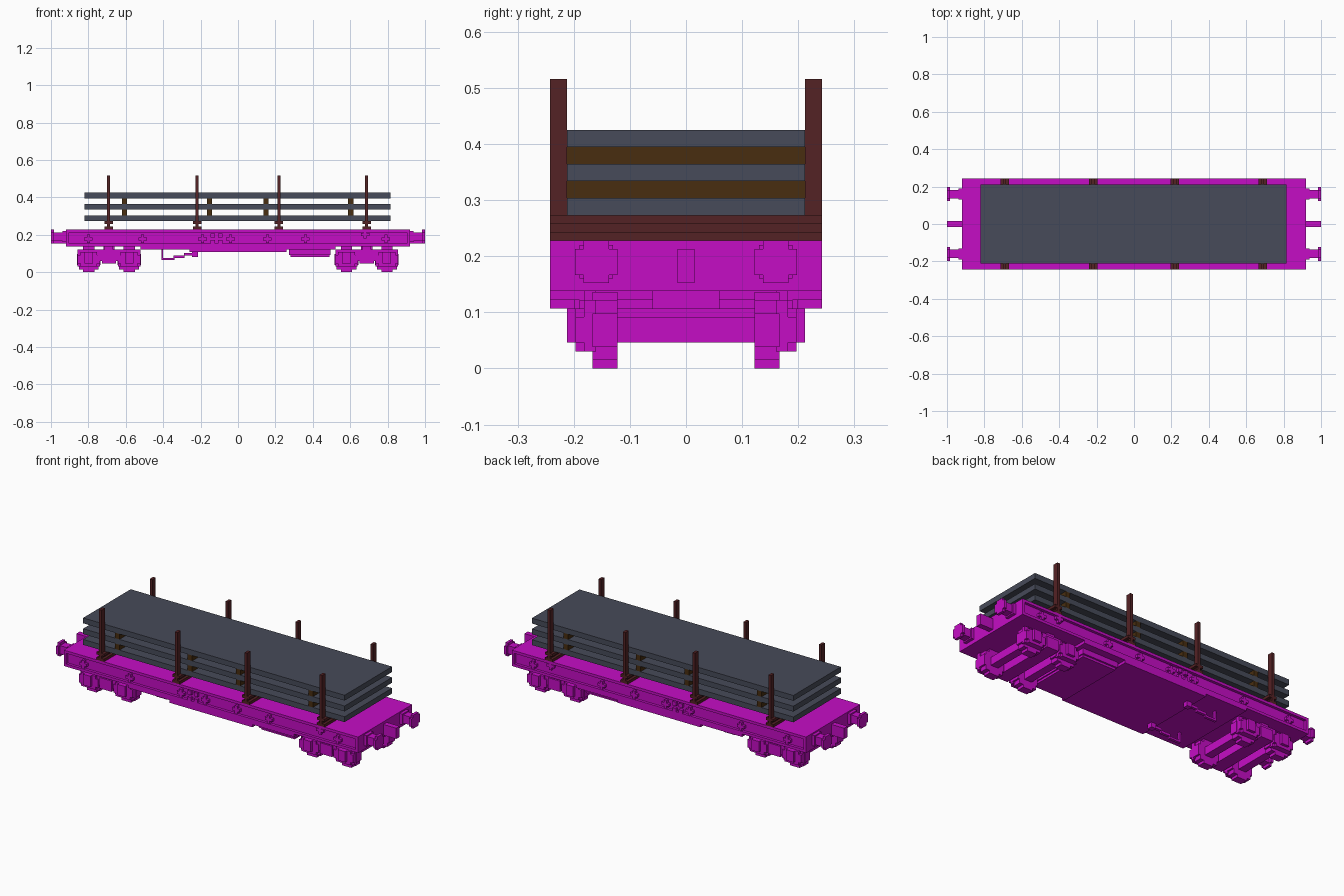
import bpy, bmesh
from mathutils import Vector

cube = bpy.data.objects.get("Cube")
if cube:
    bpy.data.objects.remove(cube)

U = 0.0152      # block size of the stepped style
DECK = 0.228    # top of the deck
HALF = 0.242    # half width of the wagon


def material(name, rgb):
    m = bpy.data.materials.new(name)
    m.use_nodes = True
    m.diffuse_color = (*rgb, 1)
    m.node_tree.nodes["Principled BSDF"].inputs["Base Color"].default_value = (*rgb, 1)
    return m


magenta = material("magenta paint", (0.56, 0.004, 0.56))
slate = material("slate grey", (0.063, 0.07, 0.1))
maroon = material("maroon steel", (0.088, 0.016, 0.018))
timber = material("brown timber", (0.065, 0.027, 0.005))


def part(name, mat, boxes):
    """One object made of boxes given as (x0, x1, y0, y1, z0, z1)."""
    bm = bmesh.new()
    for x0, x1, y0, y1, z0, z1 in boxes:
        lo, hi = Vector((x0, y0, z0)), Vector((x1, y1, z1))
        new = bmesh.ops.create_cube(bm, size=1)["verts"]
        bmesh.ops.scale(bm, vec=hi - lo, verts=new)
        bmesh.ops.translate(bm, vec=(lo + hi) / 2, verts=new)
    mesh = bpy.data.meshes.new(name)
    bm.to_mesh(mesh)
    bm.free()
    mesh.materials.append(mat)
    ob = bpy.data.objects.new(name, mesh)
    bpy.context.collection.objects.link(ob)
    return ob


def both_sides(boxes):
    """Boxes plus their copies mirrored across y."""
    return boxes + [(a, b, -d, -c, e, f) for a, b, c, d, e, f in boxes]


def plus(x, z, arm, thick, y0, y1):
    """A plus sign facing sideways."""
    return [(x - arm, x + arm, y0, y1, z - thick, z + thick),
            (x - thick, x + thick, y0, y1, z - arm, z + arm)]


# Deck with recessed side channels and a stepped belly
web = HALF - U
part("deck_frame", magenta, [
    (-0.92, 0.92, -web, web, 0.138, DECK),
    (-0.92, 0.92, -HALF, HALF, DECK - U, DECK),
    (-0.92, 0.92, -HALF, HALF, 0.138, 0.138 + U),
    (-0.92, -0.92 + U, -HALF, HALF, 0.138, DECK),
    (0.92 - U, 0.92, -HALF, HALF, 0.138, DECK)])
part("belly", magenta, [
    (-0.52, 0.52, -HALF, HALF, 0.122, 0.14),
    (-0.26, 0.26, -HALF, HALF, 0.107, 0.124)])

# Raised brackets along both sides
brackets = []
for x in (-0.80, -0.51, -0.19, -0.04, 0.157, 0.36, 0.79):
    brackets += plus(x, 0.178, 0.023, 0.008, web - 0.005, HALF)
brackets += plus(0.68, 0.202, 0.023, 0.008, web - 0.005, HALF)
for dx in (-0.02, 0.02):
    for dz in (-0.018, 0.018):
        x, z = -0.115 + dx, 0.178 + dz
        brackets.append((x - 0.011, x + 0.011, web - 0.005, HALF, z - 0.011, z + 0.011))
part("side_brackets", magenta, both_sides(brackets))

# Buffers and couplers
for end, s in (("left", 1), ("right", -1)):
    def span(a, b):
        return (min(a * s, b * s), max(a * s, b * s))
    z = 0.19
    buffer = []
    for y, h in ((0.038, 0.023), (0.023, 0.038)):
        buffer.append((*span(0.985, 1.0), 0.16 - y, 0.16 + y, z - h, z + h))
    buffer.append((*span(0.91, 0.99), 0.137, 0.183, z - 0.023, z + 0.023))
    buffer.append((*span(0.91, 0.937), 0.13, 0.19, z - 0.03, z + 0.03))
    part(end + "_buffers", magenta, both_sides(buffer))
    part(end + "_coupler", magenta, [(*span(0.91, 1.0), -U, U, 0.152, 0.213)])


def bogie(name, cx):
    wheels, frame, axles = [], [], []
    for x in (cx - 0.108, cx + 0.108):
        # Stepped round wheels
        for hw, hh in ((0.03, 0.068), (0.053, 0.053), (0.063, 0.03)):
            wheels.append((x - hw, x + hw, 0.122, 0.167, 0.068 - hh, 0.068 + hh))
        axles.append((x - 0.023, x + 0.023, -0.13, 0.13, 0.046, 0.091))
        # Axle boxes
        frame += [(x - 0.06, x + 0.06, 0.16, 0.182, 0.03, 0.122),
                  (x - 0.045, x + 0.045, 0.18, 0.197, 0.03, 0.107),
                  (x - 0.06, x + 0.06, 0.18, 0.197, 0.046, 0.092),
                  (x - 0.023, x + 0.023, 0.19, 0.212, 0.046, 0.107)]
    # Side beam and spring pack
    frame += [(cx - 0.06, cx + 0.06, 0.16, 0.19, 0.06, 0.122),
              (cx - 0.038, cx + 0.038, 0.16, 0.197, 0.046, 0.107),
              (cx - 0.023, cx + 0.023, 0.16, 0.182, 0.1, 0.14)]
    part(name + "_wheels", magenta, both_sides(wheels))
    part(name + "_axles", magenta, axles)
    part(name + "_side_frames", magenta, both_sides(frame))
    part(name + "_bolster", magenta, [
        (cx - 0.038, cx + 0.038, -0.165, 0.165, 0.046, 0.107),
        (cx - 0.03, cx + 0.03, -0.06, 0.06, 0.1, 0.14)])


bogie("left_bogie", 0.688)
bogie("right_bogie", -0.69)

# Equipment under the floor
part("equipment_box", magenta, [
    (0.272, 0.495, -0.2, 0.2, 0.092, 0.125),
    (0.28, 0.488, -0.19, 0.19, 0.08, 0.095)])
part("brake_levers", magenta, both_sides([
    (-0.41, -0.40, 0.13, 0.145, 0.065, 0.125),
    (-0.41, -0.34, 0.13, 0.145, 0.065, 0.076),
    (-0.345, -0.285, 0.13, 0.145, 0.076, 0.09),
    (-0.29, -0.24, 0.13, 0.145, 0.088, 0.102),
    (-0.245, -0.215, 0.122, 0.152, 0.08, 0.125)]))

# Cross bearers with upright stakes
for i, x in enumerate((-0.692, -0.218, 0.218, 0.688), 1):
    part(f"cross_bearer_{i}", maroon, [
        (x - 0.023, x + 0.023, -HALF, HALF, DECK, DECK + U),
        (x - 0.008, x + 0.008, -HALF, HALF, DECK + U, DECK + 2 * U),
        (x - 0.023, x + 0.023, -HALF, HALF, DECK + 2 * U, 0.273)])
    part(f"stakes_{i}", maroon, both_sides([(x - 0.008, x + 0.008, 0.212, HALF, 0.27, 0.516)]))

# Stacked slabs separated by timber spacers
for i in range(3):
    z = 0.273 + i * 4 * U
    part(f"slab_{i + 1}", slate, [(-0.82, 0.815, -0.212, 0.212, z, z + 2 * U)])
    if i < 2:
        part(f"spacers_{i + 1}", timber, [
            (x - 0.014, x + 0.014, -0.212, 0.212, z + 2 * U, z + 4 * U)
            for x in (-0.607, -0.152, 0.15, 0.603)])
